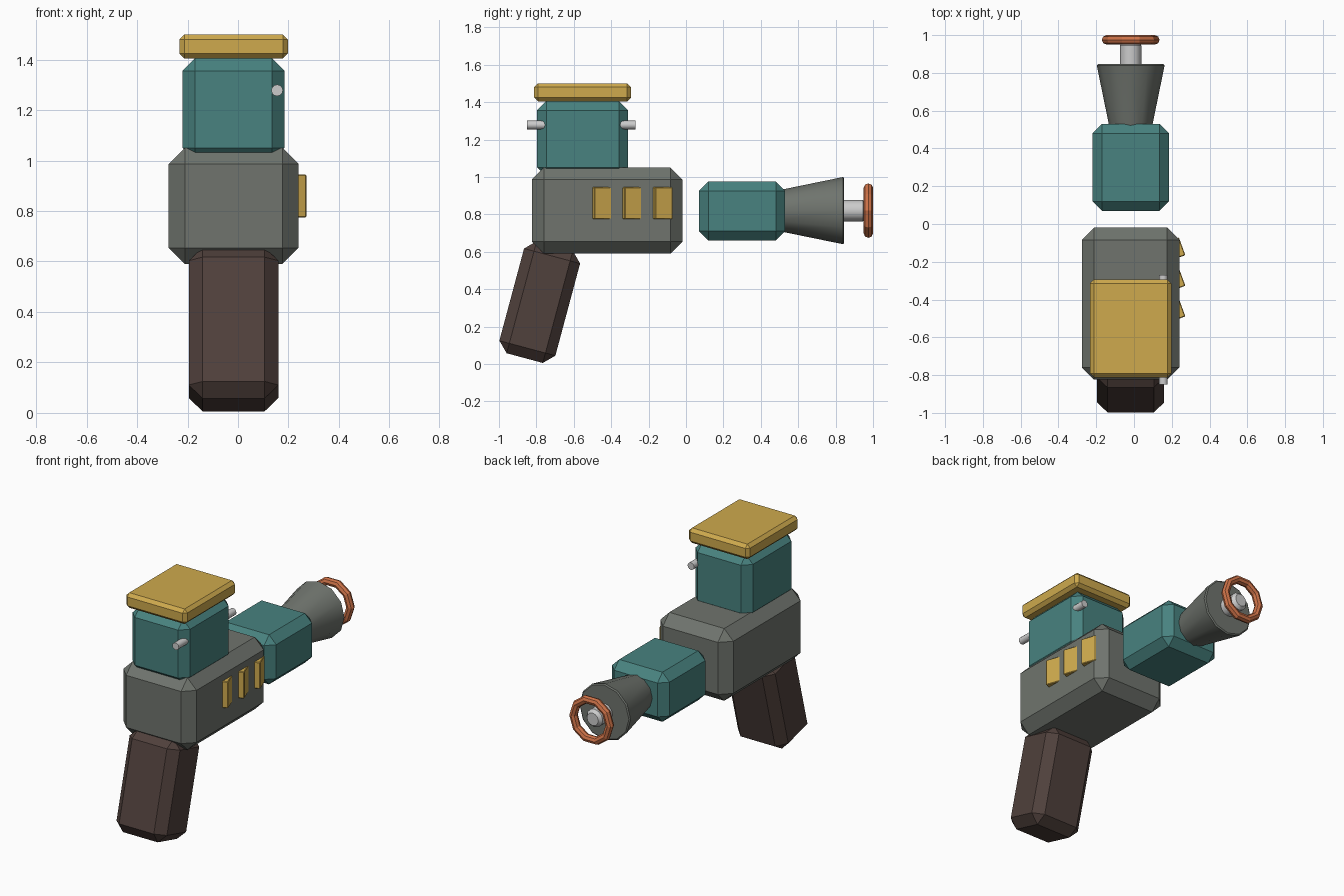
import bpy, bmesh, math
from mathutils import Matrix, Vector

if "Cube" in bpy.data.objects:
    bpy.data.objects.remove(bpy.data.objects["Cube"])

CX = -0.0175  # centre line of the main parts


def material(name, rgb):
    m = bpy.data.materials.new(name)
    m.diffuse_color = (*rgb, 1)
    m.use_nodes = True
    m.node_tree.nodes["Principled BSDF"].inputs["Base Color"].default_value = m.diffuse_color
    return m


GREY = material("grey_metal", (0.16, 0.175, 0.155))
TEAL = material("teal", (0.065, 0.225, 0.215))
YELLOW = material("yellow", (0.62, 0.40, 0.075))
BROWN = material("brown", (0.08, 0.052, 0.045))
COPPER = material("copper", (0.62, 0.17, 0.065))
SILVER = material("silver", (0.6, 0.6, 0.58))


def finish(name, bm, mat, matrix):
    me = bpy.data.meshes.new(name)
    bmesh.ops.recalc_face_normals(bm, faces=bm.faces)
    bm.to_mesh(me)
    bm.free()
    me.materials.append(mat)
    ob = bpy.data.objects.new(name, me)
    bpy.context.collection.objects.link(ob)
    ob.matrix_world = matrix
    return ob


def box(name, center, size, bevel, mat, rot=Matrix()):
    """Chamfered box."""
    bm = bmesh.new()
    bmesh.ops.create_cube(bm, size=1, matrix=Matrix.Diagonal((*size, 1)))
    bmesh.ops.bevel(bm, geom=bm.edges[:], offset=bevel, segments=1,
                    profile=0.5, affect='EDGES')
    return finish(name, bm, mat, Matrix.Translation(center) @ rot)


def lathe(name, x, z, profile, sides, mat, closed=False, smooth=True):
    """Revolve (radius, y) points about an axis along y."""
    bm = bmesh.new()
    rings = [[bm.verts.new((r * math.cos(2 * math.pi * i / sides), y,
                            r * math.sin(2 * math.pi * i / sides)))
              for i in range(sides)] for r, y in profile]
    pairs = list(zip(rings, rings[1:]))
    if closed:
        pairs.append((rings[-1], rings[0]))
    else:
        bm.faces.new(rings[0])
        bm.faces.new(rings[-1])
    for a, b in pairs:
        for i in range(sides):
            j = (i + 1) % sides
            bm.faces.new((a[i], a[j], b[j], b[i]))
    ob = finish(name, bm, mat, Matrix.Translation((x, 0, z)))
    if smooth:
        bpy.ops.object.select_all(action='DESELECT')
        ob.select_set(True)
        bpy.context.view_layer.objects.active = ob
        bpy.ops.object.shade_smooth_by_angle(angle=math.radians(35))
    return ob


# Main body and tilted grip
box("body", (CX, -0.422, 0.82), (0.515, 0.805, 0.46), 0.064, GREY)
box("grip", (CX, -0.782, 0.331), (0.355, 0.31, 0.62), 0.055, BROWN,
    Matrix.Rotation(math.radians(-15), 4, 'X'))

# Upper block with lid
box("upper_block", (CX, -0.553, 1.203), (0.405, 0.487, 0.405), 0.05, TEAL)
box("lid", (CX, -0.553, 1.452), (0.43, 0.517, 0.096), 0.02, YELLOW)

# Pin running through the upper block
lathe("side_pin", 0.155, 1.278, [(0.023, -0.85), (0.023, -0.27)], 12, SILVER)

# Slanted vents on the right side
for i, y in enumerate((-0.125, -0.287, -0.449)):
    box(f"vent_{i + 1}", (0.236, y, 0.86), (0.04, 0.10, 0.17), 0.004, YELLOW,
        Matrix.Rotation(math.radians(20), 4, 'Z'))

# Barrel block, flared nozzle, emitter rod and ring
box("barrel_block", (CX, 0.30, 0.818), (0.405, 0.46, 0.316), 0.05, TEAL)
lathe("nozzle", CX, 0.82, [(0.11, 0.50), (0.178, 0.832), (0.18, 0.84),
                           (0.172, 0.846)], 12, GREY)
lathe("emitter_rod", CX, 0.82, [(0.057, 0.80), (0.057, 0.945), (0.04, 0.965)],
      12, SILVER)
ring = [(0.128 + 0.025 * math.cos(a), 0.975 + 0.025 * math.sin(a))
        for a in (2 * math.pi * k / 8 for k in range(8))]
lathe("emitter_ring", CX, 0.82, ring, 10, COPPER, closed=True, smooth=False)
